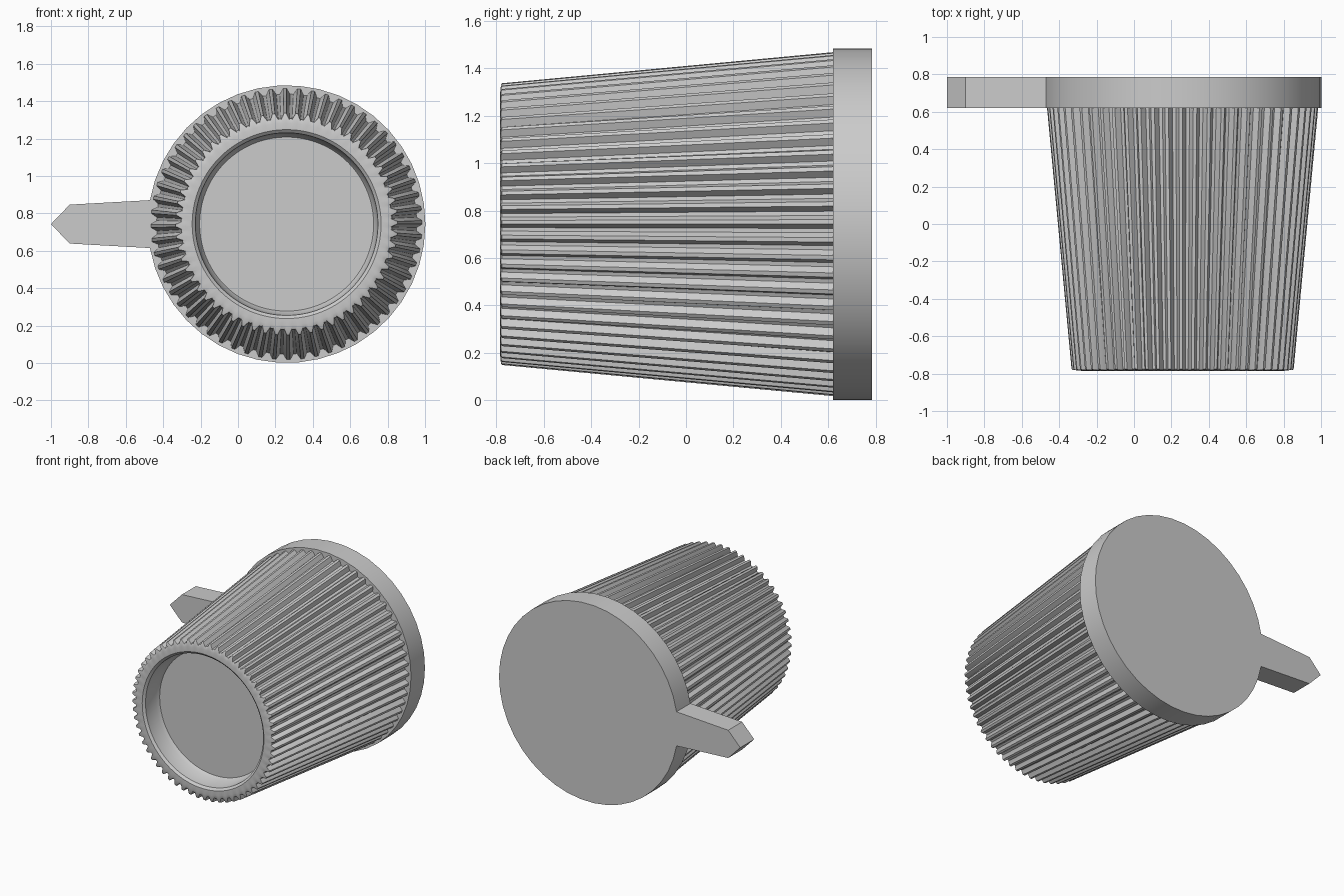
import bpy, bmesh
from math import cos, sin, pi, asin, radians

if "Cube" in bpy.data.objects:
    bpy.data.objects.remove(bpy.data.objects["Cube"])

CX, CZ = 0.26, 0.743
RIBS = 60


def finish(name, bm, angle):
    bmesh.ops.recalc_face_normals(bm, faces=bm.faces)
    mesh = bpy.data.meshes.new(name)
    bm.to_mesh(mesh)
    bm.free()
    obj = bpy.data.objects.new(name, mesh)
    bpy.context.collection.objects.link(obj)
    bpy.ops.object.select_all(action='DESELECT')
    bpy.context.view_layer.objects.active = obj
    obj.select_set(True)
    bpy.ops.object.shade_smooth_by_angle(angle=radians(angle))
    return obj


# Ribbed tapering cup: rings of (radius, y, rib depth), back to recessed base
bm = bmesh.new()
n = RIBS * 4
profile = [(0.725, 0.62, 0.03), (0.594, -0.775, 0.03), (0.588, -0.78, 0.03),
           (0.54, -0.785, 0), (0.505, -0.785, 0), (0.488, -0.77, 0),
           (0.48, -0.66, 0), (0.465, -0.635, 0)]
rings = []
for r, y, depth in profile:
    ring = []
    for i in range(n):
        a = 2 * pi * i / n
        rr = r - (depth if i % 4 > 1 else 0)
        ring.append(bm.verts.new((CX + rr * cos(a), y, CZ + rr * sin(a))))
    rings.append(ring)
for p, q in zip(rings, rings[1:]):
    for i in range(n):
        j = (i + 1) % n
        bm.faces.new((p[i], p[j], q[j], q[i]))
bm.faces.new(rings[-1])
finish("ribbed_cup", bm, 40)

# Lid with pull tab: one outline extruded along y
R, half_neck, segs = 0.742, 0.128, 40
start = pi + asin(half_neck / R)
sweep = 2 * pi - 2 * asin(half_neck / R)
outline = [(CX + R * cos(start + sweep * i / segs),
            CZ + R * sin(start + sweep * i / segs)) for i in range(segs + 1)]
outline += [(-0.9, CZ + 0.104), (-1.0, CZ), (-0.9, CZ - 0.104)]
bm = bmesh.new()
base = bm.faces.new([bm.verts.new((x, 0.62, z)) for x, z in outline])
out = bmesh.ops.extrude_face_region(bm, geom=[base], use_keep_orig=True)
moved = [v for v in out["geom"] if isinstance(v, bmesh.types.BMVert)]
bmesh.ops.translate(bm, verts=moved, vec=(0, 0.165, 0))
finish("lid_with_tab", bm, 35)
